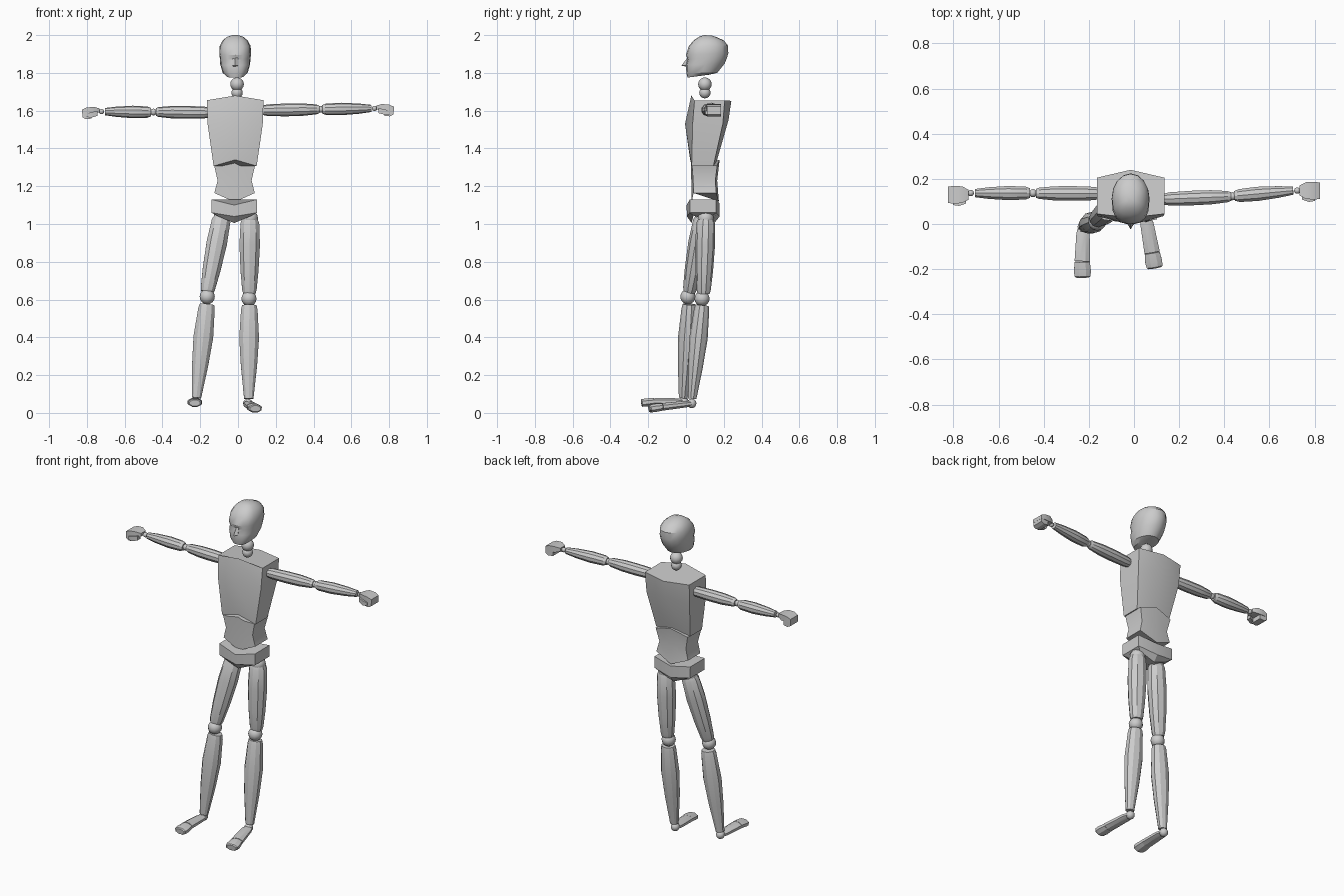
import bpy, bmesh, math
from mathutils import Vector

if "Cube" in bpy.data.objects:
    bpy.data.objects.remove(bpy.data.objects["Cube"], do_unlink=True)

grey = bpy.data.materials.new("plain_grey")
grey.use_nodes = True
grey.diffuse_color = (0.6, 0.6, 0.6, 1)
grey.node_tree.nodes["Principled BSDF"].inputs["Base Color"].default_value = (0.6, 0.6, 0.6, 1)
parts = []


def finish(name, bm):
    bmesh.ops.recalc_face_normals(bm, faces=bm.faces)
    mesh = bpy.data.meshes.new(name)
    bm.to_mesh(mesh)
    bm.free()
    mesh.materials.append(grey)
    ob = bpy.data.objects.new(name, mesh)
    bpy.context.collection.objects.link(ob)
    parts.append(ob)
    return ob


def loft(name, rings):
    """Skin a stack of equal-length point rings and cap both ends."""
    bm = bmesh.new()
    rows = [[bm.verts.new(p) for p in ring] for ring in rings]
    n = len(rows[0])
    for a, b in zip(rows, rows[1:]):
        for i in range(n):
            j = (i + 1) % n
            bm.faces.new((a[i], a[j], b[j], b[i]))
    bm.faces.new(rows[0])
    bm.faces.new(rows[-1])
    return finish(name, bm)


def limb(name, p, q, profile, flat=1.0, sides=10):
    """Round segment from p to q; profile holds (fraction, radius)."""
    p, q = Vector(p), Vector(q)
    d = (q - p).normalized()
    ref = Vector((0, 1, 0)) if abs(d.z) > 0.7 else Vector((0, 0, 1))
    u = ref.cross(d).normalized()
    v = d.cross(u)
    turns = [2 * math.pi * (i + 0.5) / sides for i in range(sides)]
    return loft(name, [[p.lerp(q, t) + u * r * math.cos(a) + v * r * flat * math.sin(a)
                        for a in turns] for t, r in profile])


def ball(name, centre, r, stretch=1.0):
    bm = bmesh.new()
    bmesh.ops.create_uvsphere(bm, u_segments=12, v_segments=8, radius=r)
    for v in bm.verts:
        v.co = Vector((v.co.x, v.co.y, v.co.z * stretch)) + Vector(centre)
    return finish(name, bm)


def body_ring(cx, z, hw, front, back, zf, yf, zb, yb):
    """Six-sided trunk section with front and back centre ridges."""
    return [(cx, yf, zf), (cx + hw, front, z), (cx + hw, back, z),
            (cx, yb, zb), (cx - hw, back, z), (cx - hw, front, z)]


# Trunk blocks
trunk = {
    "chest": (-0.015, [(1.655, .15, .045, .205, 1.68, .028, 1.652, .24),
                       (1.53, .146, .035, .195, 1.53, -.005, 1.55, .225),
                       (1.307, .114, .03, .145, 1.34, .022, 1.34, .165)]),
    "abdomen": (-0.018, [(1.31, .108, .032, .165, 1.34, .026, 1.34, .178),
                         (1.23, .09, .038, .155, 1.225, .028, 1.23, .165),
                         (1.164, .107, .04, .16, 1.116, .03, 1.12, .174)]),
    "pelvis": (-0.02, [(1.13, .121, .02, .16, 1.10, .003, 1.11, .178),
                       (1.06, .12, .02, .16, 1.04, .005, 1.04, .178),
                       (1.045, .095, .04, .14, 1.005, .03, 1.005, .15)]),
}
for name, (cx, rows) in trunk.items():
    loft(name, [body_ring(cx, *row) for row in rows])

# Neck
ball("neck_upper", (-.005, .1, 1.74), .036)
ball("neck_lower", (-.005, .1, 1.695), .03)


# Head: squarish face in front, round behind
def head_ring(zf, zb, hw, yf, yb):
    ring = []
    for i in range(16):
        a = 2 * math.pi * i / 16
        c, s = math.cos(a), math.sin(a)
        power = 0.75 if s < 0 else 1.0
        x = math.copysign(abs(c) ** power, c) * hw
        k = (math.copysign(abs(s) ** power, s) + 1) / 2
        ring.append((-.015 + x, yf + (yb - yf) * k, zf + (zb - zf) * k))
    return ring


loft("head", [head_ring(*row) for row in (
    (1.775, 1.79, .045, .008, .12), (1.80, 1.80, .066, .002, .165),
    (1.84, 1.85, .079, .0, .205), (1.872, 1.88, .081, .008, .217),
    (1.895, 1.905, .084, .0, .224), (1.94, 1.945, .082, .014, .222),
    (1.972, 1.972, .066, .04, .2), (1.992, 1.988, .044, .07, .165),
    (2.0, 1.998, .018, .095, .135))])
loft("nose", [[(x - .015, .02, 1.83), (x - .015, tip, 1.838), (x - .015, .01, 1.885)]
              for x, tip in ((-.014, .0), (0, -.024), (.014, .0))])

# Arms and fists
upper_profile = [(0, .026), (.08, .031), (.4, .034), (.7, .033), (.95, .026), (1, .02)]
fore_profile = [(0, .022), (.08, .03), (.4, .033), (.75, .027), (1, .019)]
arms = {
    "left": (1, [(.135, .11, 1.602), (.43, .122, 1.607), (.445, .124, 1.607),
                 (.705, .148, 1.612)], .148, 1.635),
    "right": (-1, [(-.155, .135, 1.59), (-.435, .136, 1.593), (-.46, .137, 1.592),
                   (-.705, .137, 1.595)], .13, 1.62),
}


def slab(name, side, y, z, rows):
    loft(name, [[(side * x, y + a, z + lo), (side * x, y + b, z + lo),
                 (side * x, y + b, z + hi), (side * x, y + a, z + hi)]
                for x, a, b, lo, hi in rows])


for label, (side, pts, hy, hz) in arms.items():
    shoulder, elbow_a, elbow_b, wrist = pts
    ball(label + "_shoulder", shoulder, .026)
    limb(label + "_upper_arm", shoulder, elbow_a, upper_profile)
    ball(label + "_elbow", (Vector(elbow_a) + Vector(elbow_b)) / 2, .018)
    limb(label + "_forearm", elbow_b, wrist, fore_profile)
    ball(label + "_wrist", Vector(wrist) + Vector((side * .018, 0, 0)), .014)
    slab(label + "_palm", side, hy, hz,
         [(.733, -.022, .022, -.028, -.008), (.762, -.037, .037, -.036, 0),
          (.8, -.04, .038, -.036, -.003), (.825, -.036, .036, -.036, -.014)])
    slab(label + "_curled_fingers", side, hy, hz,
         [(.775, -.036, .034, -.062, -.034), (.805, -.038, .036, -.065, -.03),
          (.824, -.036, .036, -.055, -.03)])
    slab(label + "_thumb", side, hy, hz,
         [(.745, -.04, -.012, -.048, -.022), (.775, -.05, -.025, -.056, -.028),
          (.802, -.046, -.028, -.054, -.036)])

# Legs: hip, thigh end, knee, shin top, shin end, ankle, foot ball, toe tip
thigh_profile = [(0, .04), (.06, .052), (.35, .057), (.7, .05), (.95, .04), (1, .034)]
shin_profile = [(0, .04), (.05, .046), (.35, .055), (.65, .045), (1, .026)]
legs = {
    "left": [(.063, .105, 1.03), (.06, .093, .63), (.058, .085, .605), (.06, .085, .57),
             (.057, .032, .075), (.052, .03, .05), (.08, -.125, .032), (.092, -.195, .022)],
    "right": [(-.085, .09, 1.04), (-.163, .018, .64), (-.163, .01, .615), (-.164, .018, .575),
              (-.22, -.015, .08), (-.225, -.012, .06), (-.229, -.165, .06), (-.228, -.237, .052)],
}
for label, (hip, thigh_end, knee, shin_top, shin_end, ankle, mid, toe) in legs.items():
    ball(label + "_hip", hip, .043)
    limb(label + "_thigh", hip, thigh_end, thigh_profile, .93)
    ball(label + "_knee", knee, .04)
    limb(label + "_shin", shin_top, shin_end, shin_profile, .88)
    ball(label + "_ankle", ankle, .025)
    limb(label + "_foot", ankle, mid, [(0, .024), (.2, .032), (1, .037)], .58, 8)
    limb(label + "_toes", mid, toe, [(.03, .036), (.6, .041), (.92, .038), (1, .03)], .58, 8)

# Smooth shading with crisp edges
bpy.ops.object.select_all(action='DESELECT')
for ob in parts:
    ob.select_set(True)
bpy.context.view_layer.objects.active = parts[0]
bpy.ops.object.shade_smooth_by_angle(angle=math.radians(30))
